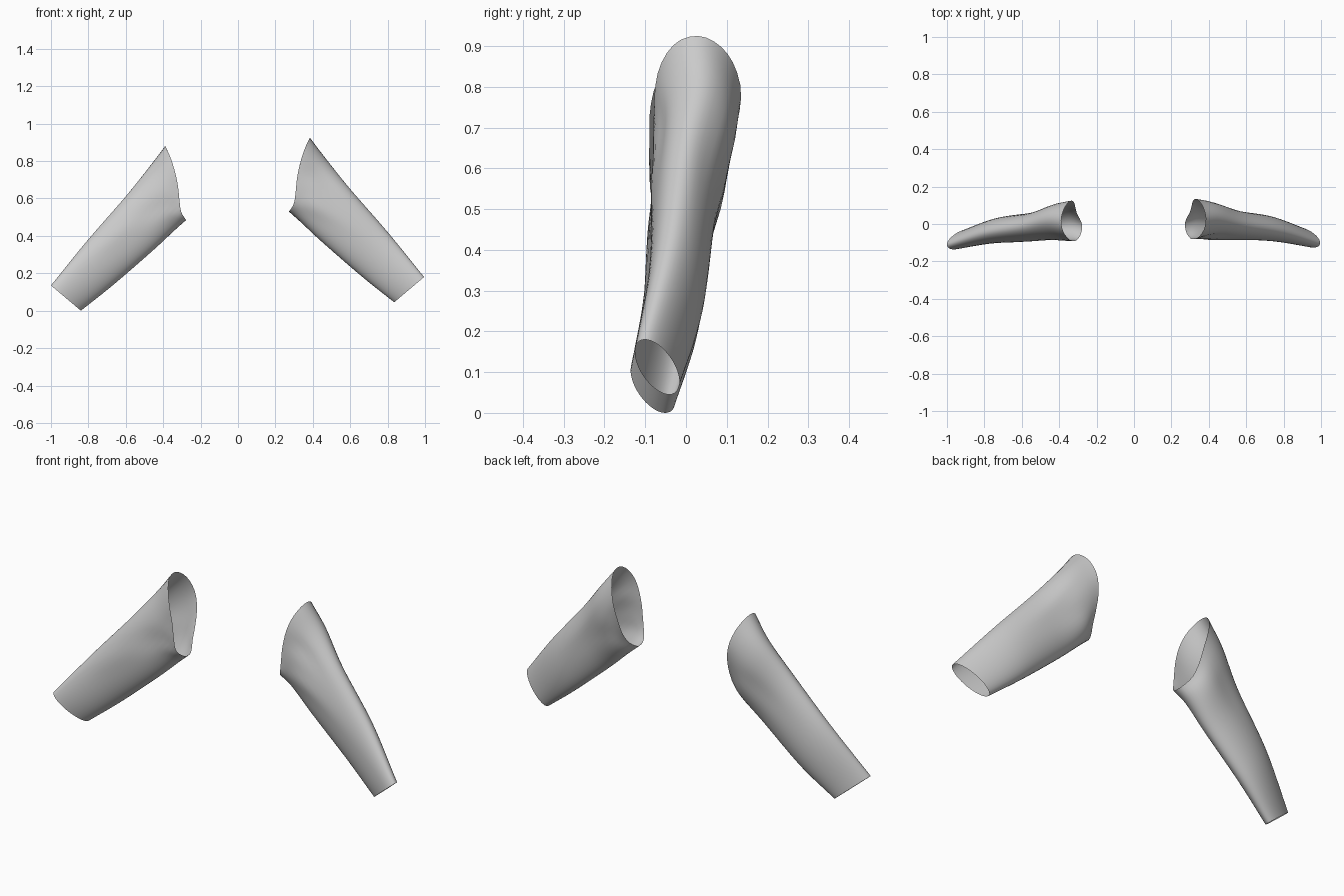
import bpy, bmesh, math
from mathutils import Vector

if "Cube" in bpy.data.objects:
    bpy.data.objects.remove(bpy.data.objects["Cube"])

N, M = 40, 36  # points around, rings along

# Shoulder opening (y, z), from the top round the back, bottom, front
RIM = [(0.03, 0.925), (0.078, 0.905), (0.115, 0.86), (0.135, 0.79),
       (0.125, 0.71), (0.098, 0.63), (0.065, 0.575), (0.035, 0.545),
       (0.0, 0.53), (-0.045, 0.54), (-0.075, 0.575), (-0.08, 0.64),
       (-0.08, 0.71), (-0.078, 0.79), (-0.06, 0.86), (-0.022, 0.91)]
# Seam line of that opening seen from the front (z, x)
SEAM = [(0.53, 0.27), (0.56, 0.293), (0.60, 0.305), (0.67, 0.308),
        (0.74, 0.318), (0.82, 0.338), (0.88, 0.36), (0.925, 0.382)]
# Sections down the arm: top x, z, bottom x, z, middle y, half width, tilt
SECTIONS = [(0.47, 0.81, 0.335, 0.472, 0.018, 0.098, 0.012),
            (0.60, 0.648, 0.45, 0.365, -0.003, 0.078, 0.0),
            (0.80, 0.418, 0.66, 0.183, -0.025, 0.066, -0.013),
            (0.993, 0.18, 0.833, 0.045, -0.071, 0.046, -0.030)]


def seam_x(z):
    for (z0, x0), (z1, x1) in zip(SEAM, SEAM[1:]):
        if z <= z1:
            return x0 + (x1 - x0) * (z - z0) / (z1 - z0)
    return SEAM[-1][1]


def spline(pts, u, closed):
    """Smooth curve through pts at u in 0..1."""
    n = len(pts)
    f = u * (n if closed else n - 1)
    i = int(f) if closed else min(int(f), n - 2)
    t = f - i
    g = (lambda k: pts[k % n]) if closed else (lambda k: pts[max(0, min(n - 1, k))])
    a, b, c, d = g(i - 1), g(i), g(i + 1), g(i + 2)
    if not closed and i == 0:
        a = b * 2 - c
    if not closed and i == n - 2:
        d = c * 2 - b
    return b + ((c - a) + (a * 2 - b * 5 + c * 4 - d + (b * 3 - a - c * 3 + d) * t) * t) * t / 2


def section(tx, tz, bx, bz, ym, yh, tilt):
    mid = Vector(((tx + bx) / 2, ym, (tz + bz) / 2))
    up = Vector(((tx - bx) / 2, tilt, (tz - bz) / 2))
    return [mid + up * math.cos(2 * math.pi * j / N)
            + Vector((0, yh * math.sin(2 * math.pi * j / N), 0)) for j in range(N)]


def sleeve(name, side, offset, folds):
    rim = [Vector((seam_x(z), y, z)) for y, z in RIM]
    rings = [[spline(rim, j / N, True) for j in range(N)]]
    rings += [section(*s) for s in SECTIONS]
    bm = bmesh.new()
    grid = []
    for i in range(M + 1):
        v = i / M
        row = []
        for j in range(N):
            u = j / N
            p = spline([r[j] for r in rings], v, False)
            # soft cloth folds running diagonally down the sleeve
            push = 0
            for u0, v0, slant, wide, length, depth in folds:
                du = u - u0 - slant * (v - v0)
                push += depth * math.exp(-(du / wide) ** 2 - ((v - v0) / length) ** 2)
            p.y += push * math.sin(2 * math.pi * u)
            row.append(bm.verts.new((side * p.x + offset[0], p.y + offset[1], p.z + offset[2])))
        grid.append(row)
    for r0, r1 in zip(grid, grid[1:]):
        for j in range(N):
            k = (j + 1) % N
            quad = (r0[j], r0[k], r1[k], r1[j])
            bm.faces.new(quad if side > 0 else quad[::-1])
    bmesh.ops.recalc_face_normals(bm, faces=bm.faces)
    for f in bm.faces:
        f.smooth = True
    me = bpy.data.meshes.new(name)
    bm.to_mesh(me)
    bm.free()
    bpy.context.collection.objects.link(bpy.data.objects.new(name, me))


# Folds: around, along, slant, width, length, depth (front is around 0.75)
sleeve("sleeve_right", 1, (0.002, 0, 0),
       [(0.82, 0.25, 0.1, 0.035, 0.2, -0.009), (0.70, 0.35, 0.25, 0.04, 0.2, 0.008),
        (0.28, 0.3, -0.15, 0.05, 0.2, -0.007), (0.15, 0.4, 0.1, 0.04, 0.2, 0.006)])
sleeve("sleeve_left", -1, (-0.007, -0.01, -0.045),
       [(0.72, 0.3, 0.3, 0.05, 0.2, -0.009), (0.66, 0.2, 0.3, 0.04, 0.15, 0.007),
        (0.80, 0.6, 0.2, 0.05, 0.15, 0.005), (0.25, 0.35, -0.15, 0.05, 0.2, -0.006)])
